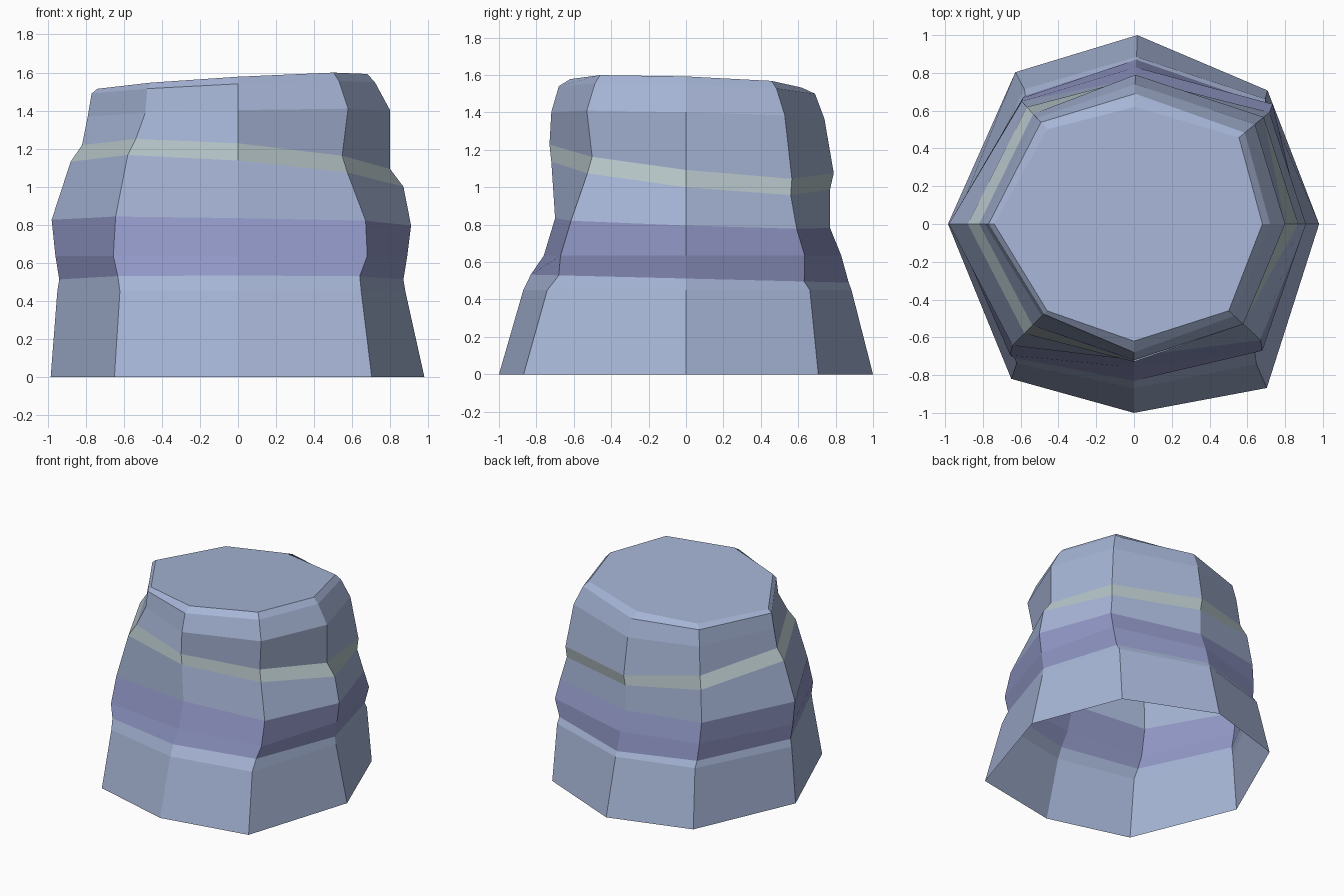
import bpy, bmesh
from math import radians, cos, sin

# Eight vertical edges: angle at base, angle from mid height up, radius at each ring
columns = [
    (0,   0,     [.98, .88, .87, .89, .91, .87, .80, .80, .72, .68]),
    (45,  39.5,  [1.0, .96, .94, .97, .93, .88, .89, .83, .76, .72]),
    (89,  89.5,  [1.0, .885, .87, .83, .77, .77, .79, .74, .69, .62]),
    (128, 132.5, [1.02, .92, .89, .89, .88, .84, .79, .76, .73, .68]),
    (180, 180,   [.985, .95, .94, .96, .98, .88, .82, .79, .77, .74]),
    (231.6, 225, [1.046, .965, .95, .955, .91, .82, .76, .69, .675, .65]),
    (270, 270,   [1.0, .87, .83, .76, .70, .72, .73, .72, .68, .62]),
    (309, 317.5, [1.117, .985, .934, .955, .91, .78, .743, .785, .72, .68]),
]
# Ring planes: height, slope along x, slope along y
planes = [(0, 0, 0), (.45, 0, 0), (.512, 0, -.025), (.635, 0, 0),
          (.81, -.016, -.035), (1.065, -.075, -.1), (1.155, -.078, -.1),
          (1.385, .02, -.025), (1.52, .04, -.03), (1.555, .055, -.037)]

# Stone colours: main stone, violet layer, pale green layer
mesh = bpy.data.meshes.new("rock_stump")
for name, colour in (("slate", (.38, .46, .67, 1)),
                     ("violet_layer", (.28, .31, .56, 1)),
                     ("pale_layer", (.46, .55, .57, 1))):
    mat = bpy.data.materials.new(name)
    mat.diffuse_color = colour
    mesh.materials.append(mat)
layer_material = {2: 1, 3: 1, 5: 2}

bm = bmesh.new()
rings = []
for i, (h, sx, sy) in enumerate(planes):
    ring = []
    t = min(1, i / 4)
    for a0, a1, radii in columns:
        a = radians(a0 + (a1 - a0) * t)
        x, y = radii[i] * cos(a), radii[i] * sin(a)
        ring.append(bm.verts.new((x, y, h + sx * x + sy * y)))
    rings.append(ring)

# Rock walls, open underneath
n = len(columns)
for i, (low, high) in enumerate(zip(rings, rings[1:])):
    for j in range(n):
        k = (j + 1) % n
        face = bm.faces.new((low[j], low[k], high[k], high[j]))
        face.material_index = layer_material.get(i, 0)

# Flat tilted top
bm.faces.new(rings[-1])

bm.to_mesh(mesh)
bm.free()
rock = bpy.data.objects.new("rock_stump", mesh)
bpy.context.collection.objects.link(rock)
